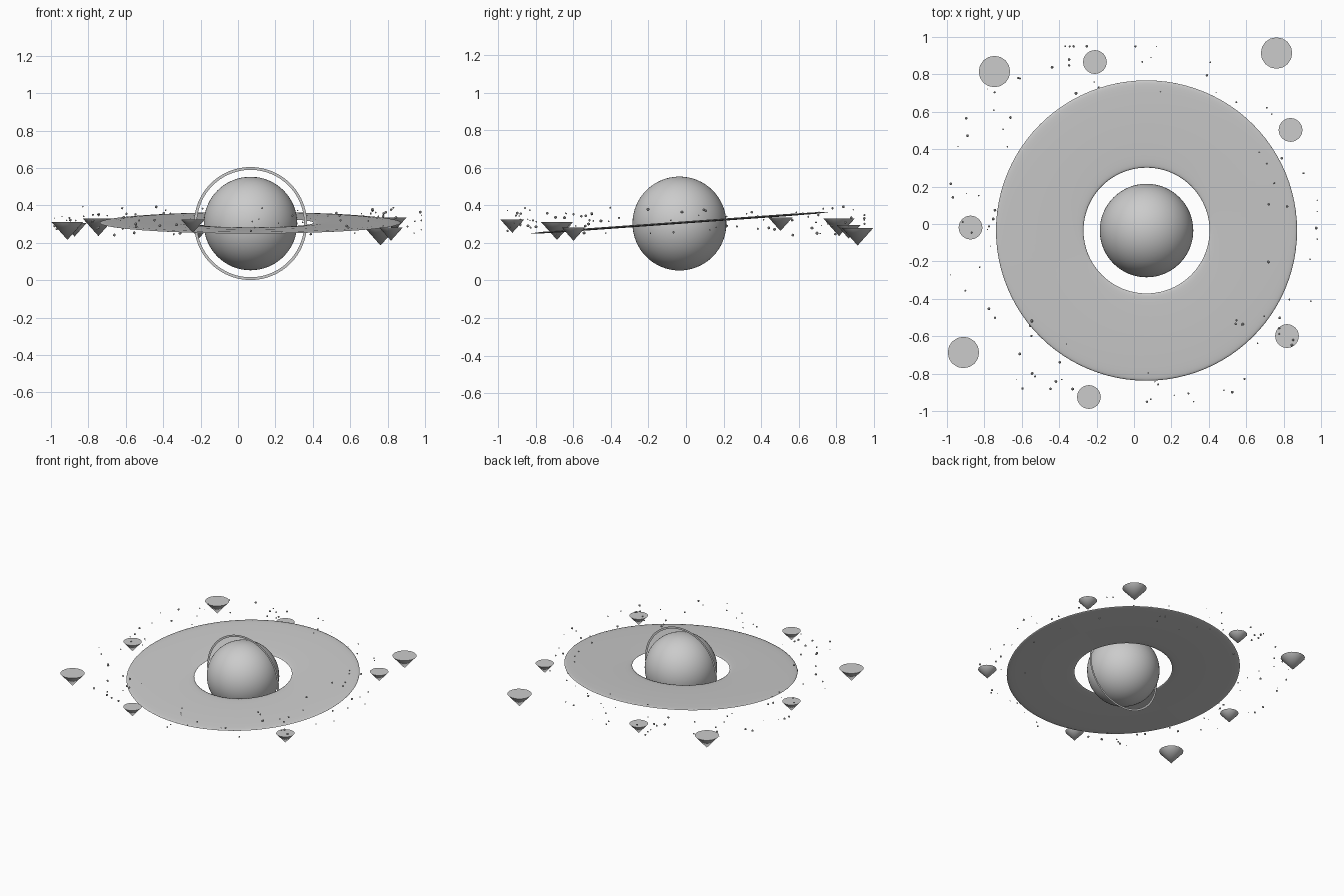
import bpy
import bmesh
import math
import random
from mathutils import Matrix, Vector

cube = bpy.data.objects.get("Cube")
if cube:
    bpy.data.objects.remove(cube, do_unlink=True)

CENTRE = Vector((0.067, -0.035, 0.303))

grey = bpy.data.materials.new("light_grey")
grey.use_nodes = True
colour = (0.6, 0.6, 0.6, 1)
grey.diffuse_color = colour
grey.node_tree.nodes["Principled BSDF"].inputs["Base Color"].default_value = colour


def finish(name):
    obj = bpy.context.object
    obj.name = name
    obj.data.materials.append(grey)
    return obj


def from_bmesh(name, bm):
    mesh = bpy.data.meshes.new(name)
    bm.to_mesh(mesh)
    bm.free()
    mesh.materials.append(grey)
    obj = bpy.data.objects.new(name, mesh)
    bpy.context.collection.objects.link(obj)
    return obj


# Central globe
bpy.ops.mesh.primitive_uv_sphere_add(segments=64, ring_count=32, radius=0.25, location=CENTRE)
finish("globe")
bpy.ops.object.shade_smooth()

# Wide disc: a torus flattened almost to a sheet, tilted up at the back
bpy.ops.mesh.primitive_torus_add(major_radius=0.571, minor_radius=0.234,
                                 major_segments=96, minor_segments=8,
                                 location=CENTRE + Vector((0, 0, 0.004)),
                                 rotation=(math.radians(4.1), 0, 0))
disc = finish("wide_disc")
disc.scale.z = 0.025
bpy.ops.object.shade_smooth()

# Upright halo: a flat band with no thickness
bm = bmesh.new()
inner, outer = [
    bmesh.ops.create_circle(bm, segments=96, radius=r,
                            matrix=Matrix.Rotation(math.pi / 2, 4, "X"))["verts"]
    for r in (0.287, 0.302)
]
for i in range(len(inner)):
    bm.faces.new((inner[i - 1], inner[i], outer[i], outer[i - 1]))
halo = from_bmesh("upright_halo", bm)
halo.location = CENTRE

# Floating islands: upside-down cones given as x, y, top height, radius
SMALL, LARGE = 0.064, 0.084
islands = [
    (-0.746, 0.815, 0.33, LARGE),
    (-0.209, 0.866, 0.295, SMALL),
    (0.762, 0.914, 0.28, LARGE),
    (0.837, 0.503, 0.335, SMALL),
    (-0.874, -0.019, 0.305, SMALL),
    (-0.912, -0.687, 0.31, LARGE),
    (0.818, -0.599, 0.283, SMALL),
    (-0.241, -0.925, 0.325, SMALL),
]
for x, y, top, radius in islands:
    height = radius * 1.12
    bpy.ops.mesh.primitive_cone_add(vertices=16, radius1=0, radius2=radius, depth=height,
                                    location=(x, y, top - height / 2))
    finish("floating_island")
    bpy.ops.object.shade_smooth_by_angle(angle=math.radians(35))

# Loose pebbles scattered around the rim of the disc
random.seed(4)
bm = bmesh.new()
for i in range(110):
    angle = random.uniform(0, math.tau)
    reach = random.uniform(0.72, 1.08)
    spot = Vector((math.cos(angle) * reach, math.sin(angle) * reach, 0))
    spot.x = max(-0.98, min(0.98, spot.x))
    spot.y = max(-0.95, min(0.95, spot.y))
    spot.z = random.triangular(0.22, 0.4, 0.31)
    bmesh.ops.create_icosphere(bm, subdivisions=1, radius=random.uniform(0.003, 0.009),
                               matrix=Matrix.Translation(spot))
from_bmesh("loose_pebbles", bm)
